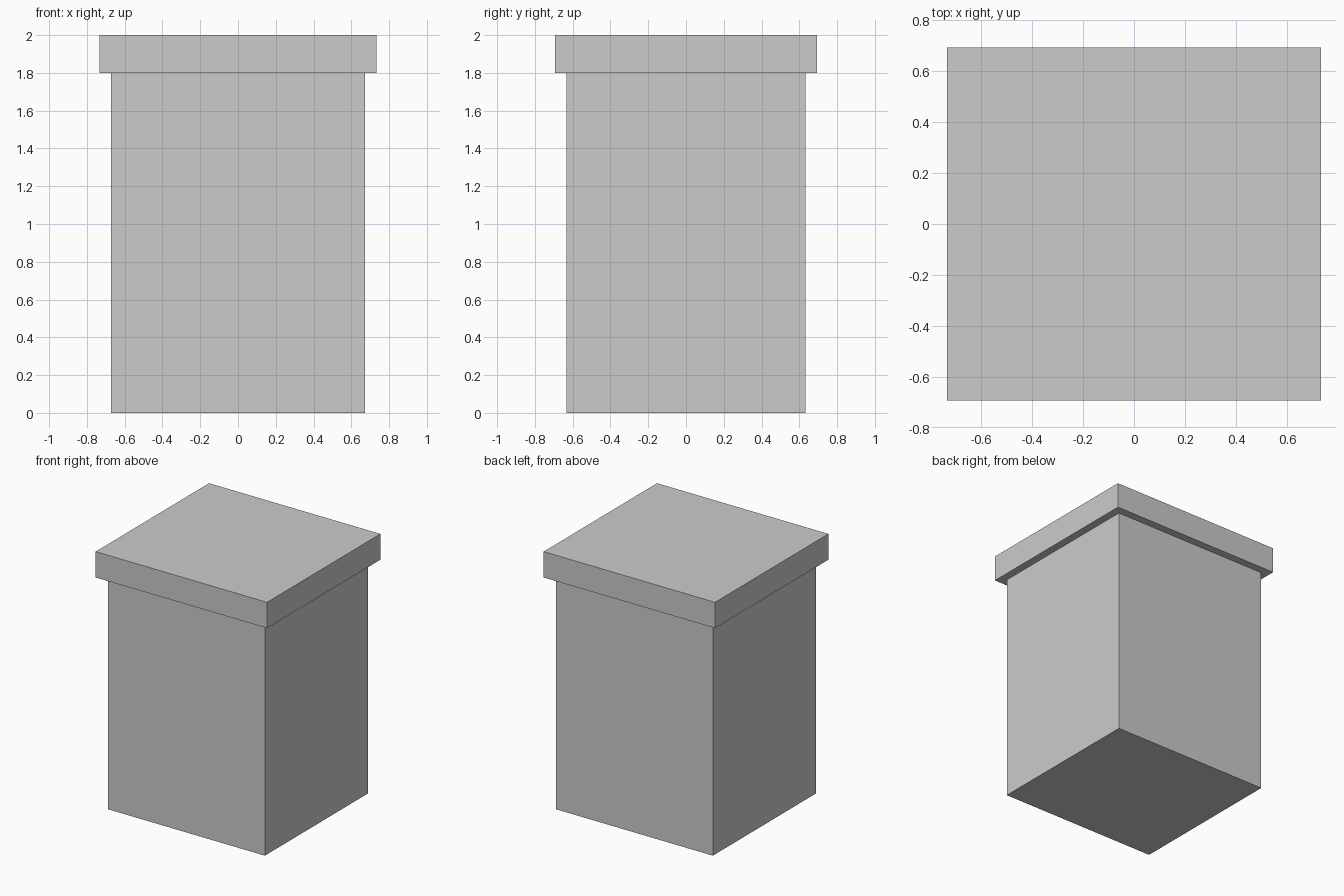
import bpy

if "Cube" in bpy.data.objects:
    bpy.data.objects.remove(bpy.data.objects["Cube"])


def box(name, width, depth, z0, z1):
    """Box centred on x and y, spanning z0 to z1."""
    bpy.ops.mesh.primitive_cube_add(size=1, location=(0, 0, (z0 + z1) / 2))
    obj = bpy.context.object
    obj.name = name
    obj.scale = (width, depth, z1 - z0)
    bpy.ops.object.transform_apply(location=False, rotation=False, scale=True)
    return obj


LID_W, LID_D, OVERHANG, RIM_Z = 1.467, 1.386, 0.061, 1.8

# Main body
box("body", LID_W - 2 * OVERHANG, LID_D - 2 * OVERHANG, 0.0, RIM_Z)

# Overhanging lid resting on the body
box("lid", LID_W, LID_D, RIM_Z, 2.0)
